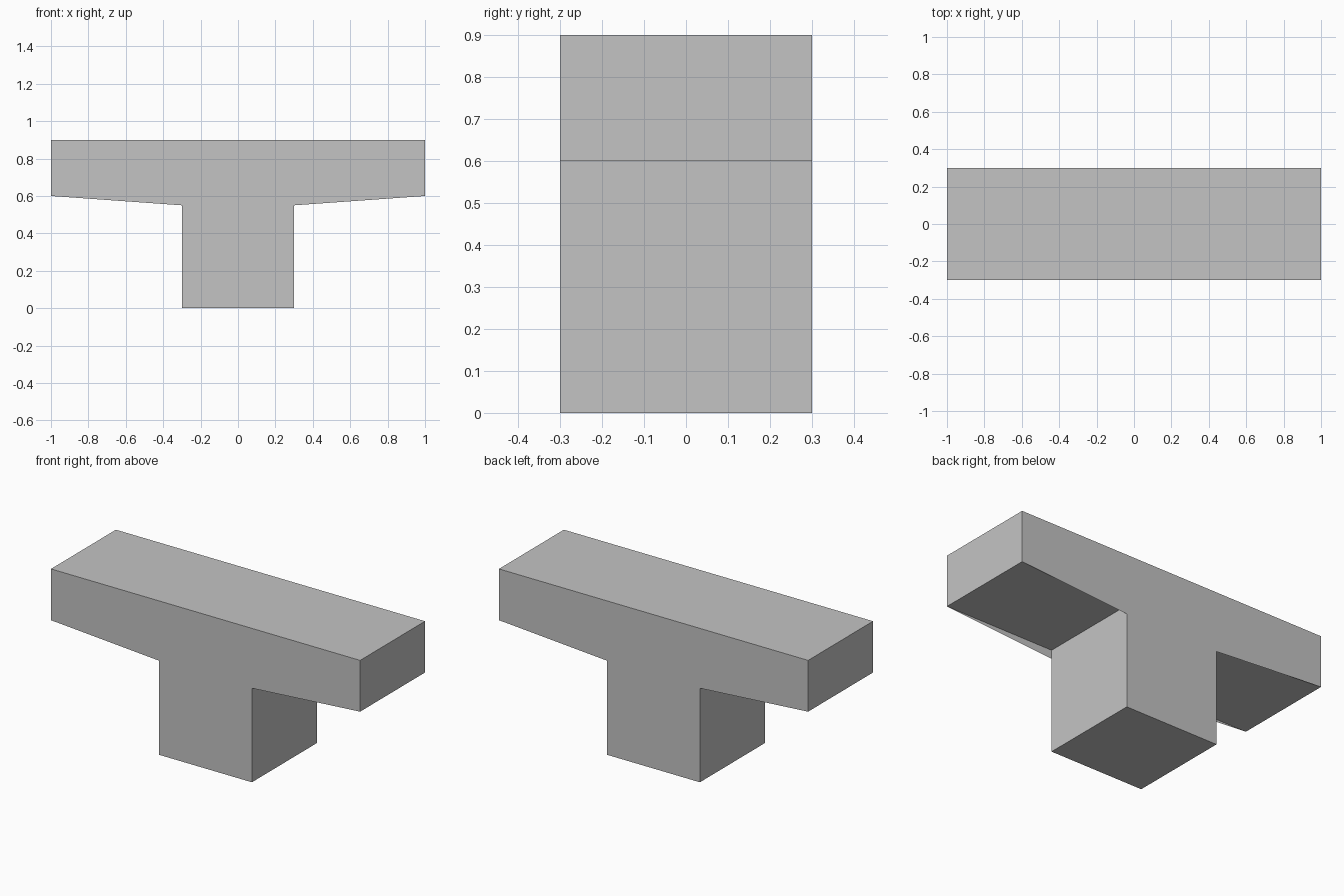
import bpy
import bmesh

cube = bpy.data.objects.get("Cube")
if cube:
    bpy.data.objects.remove(cube, do_unlink=True)

# Plain grey material
grey = bpy.data.materials.new("light_grey")
grey.use_nodes = True
colour = (0.55, 0.55, 0.55, 1)
grey.diffuse_color = colour
grey.node_tree.nodes["Principled BSDF"].inputs["Base Color"].default_value = colour

HALF_DEPTH = 0.3


def mirrored(half):
    """Close a half outline, listed from bottom to top, across x = 0."""
    return half + [(-x, z) for x, z in reversed(half)]


def t_outline(shoulder):
    return mirrored([(0.3, 0), (0.3, shoulder), (1, 0.6), (1, 0.9)])


def ring(bm, outline, y):
    return [bm.verts.new((x, y, z)) for x, z in outline]


bm = bmesh.new()

# Front and back panels, whose lower arm edges sag towards the stem
front = bm.faces.new(ring(bm, t_outline(0.55), -HALF_DEPTH))
back = bm.faces.new(list(reversed(ring(bm, t_outline(0.55), HALF_DEPTH))))

# Shell between the panels: stem sides, level undersides, ends and top
near = ring(bm, t_outline(0.6), -HALF_DEPTH)
far = ring(bm, t_outline(0.6), HALF_DEPTH)
for i in range(len(near)):
    j = (i + 1) % len(near)
    bm.faces.new((near[j], near[i], far[i], far[j]))

# Join the shared corners; the sagging panel corners stay separate
bmesh.ops.remove_doubles(bm, verts=bm.verts[:], dist=0.001)

mesh = bpy.data.meshes.new("t_beam")
bm.to_mesh(mesh)
bm.free()
mesh.materials.append(grey)
bpy.context.collection.objects.link(bpy.data.objects.new("t_beam", mesh))
